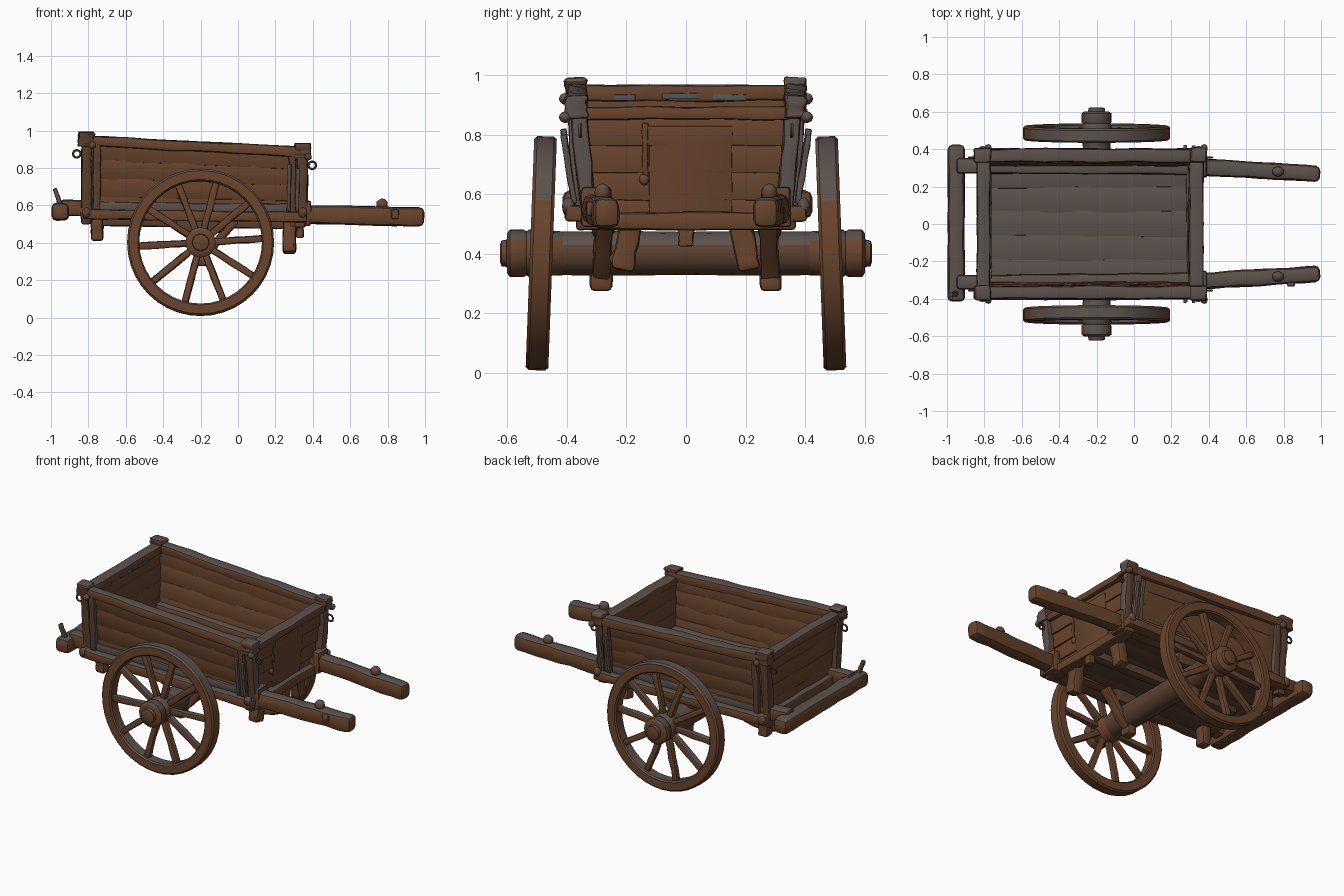
import bpy, bmesh, math, random
from mathutils import Vector, Matrix

random.seed(4)
cube = bpy.data.objects.get("Cube")
if cube:
    bpy.data.objects.remove(cube, do_unlink=True)


def material(name, rgb):
    m = bpy.data.materials.new(name)
    m.use_nodes = True
    m.diffuse_color = (*rgb, 1)
    b = m.node_tree.nodes["Principled BSDF"]
    b.inputs["Base Color"].default_value = (*rgb, 1)
    b.inputs["Roughness"].default_value = 0.9
    return m


BROWN = material("brown wood", (0.14, 0.058, 0.026))
GREY = material("weathered grey wood", (0.105, 0.084, 0.073))
DARK = material("dark brown wood", (0.105, 0.052, 0.029))
BLUE = material("blue grey wear", (0.085, 0.092, 0.1))
UP = (0, 0, 1)
UP_AND_FRONT = (0.7, 0, 0.7)
parts = []


def finish(name, bm, base=BROWN, worn=UP):
    """Make the object; faces towards the worn direction are weathered."""
    bmesh.ops.recalc_face_normals(bm, faces=bm.faces)
    bm.normal_update()
    for f in bm.faces:
        f.material_index = 1 if f.normal.dot(Vector(worn)) > 0.5 else 0
    me = bpy.data.meshes.new(name)
    bm.to_mesh(me)
    bm.free()
    me.materials.append(base)
    me.materials.append(GREY)
    ob = bpy.data.objects.new(name, me)
    bpy.context.collection.objects.link(ob)
    parts.append(ob)


def beam(name, p0, p1, w, h, base=BROWN, up=UP, cuts=5, rough=0.004, soft=0.22, worn=UP):
    """Hand-hewn timber from p0 to p1, w across and h along the up direction."""
    p0, p1 = Vector(p0), Vector(p1)
    d = (p1 - p0).normalized()
    side = Vector(up).cross(d).normalized()
    top = d.cross(side)
    bm = bmesh.new()
    bmesh.ops.create_cube(bm, size=1)
    long_edges = [e for e in bm.edges if abs(e.verts[0].co.x - e.verts[1].co.x) > 0.5]
    bmesh.ops.subdivide_edges(bm, edges=long_edges, cuts=cuts, use_grid_fill=True)
    length = (p1 - p0).length
    for v in bm.verts:
        x, y, z = v.co
        y, z = y * w + random.uniform(-rough, rough), z * h + random.uniform(-rough, rough)
        v.co = (p0 + p1) / 2 + d * x * length + side * y + top * z
    bmesh.ops.recalc_face_normals(bm, faces=bm.faces)
    bm.normal_update()
    sharp = [e for e in bm.edges if e.calc_face_angle(0) > 0.9]
    bmesh.ops.bevel(bm, geom=sharp, offset=soft * min(w, h), segments=2,
                    profile=0.5, affect='EDGES', clamp_overlap=True)
    finish(name, bm, base, worn)


def lathe(name, profile, matrix, closed=False, segs=32, base=BROWN):
    """Turn (radius, y) points about the y axis."""
    bm = bmesh.new()
    rings = [[bm.verts.new((r * math.cos(a), y, r * math.sin(a)))
              for a in (math.tau * i / segs for i in range(segs))] for r, y in profile]
    pairs = list(zip(rings, rings[1:]))
    if closed:
        pairs.append((rings[-1], rings[0]))
    else:
        bm.faces.new(rings[0])
        bm.faces.new(rings[-1])
    for a, b in pairs:
        for i in range(segs):
            j = (i + 1) % segs
            bm.faces.new((a[i], a[j], b[j], b[i]))
    bm.transform(matrix)
    finish(name, bm, base)


def ring(name, pos, r, t):
    """Small ring standing in the xz plane."""
    prof = [(r + t * math.cos(a), t * math.sin(a))
            for a in (math.tau * i / 6 for i in range(6))]
    lathe(name, prof, Matrix.Translation(pos), True, 14, DARK)


def knob(name, pos, size, base=DARK, worn=UP_AND_FRONT):
    bm = bmesh.new()
    bmesh.ops.create_icosphere(bm, subdivisions=2, radius=1)
    bm.transform(Matrix.Translation(pos) @ Matrix.Diagonal((*size, 1)))
    finish(name, bm, base, worn)


REAR, FRONT = -0.80, 0.335
AX, AZ, WR = -0.2, 0.402, 0.393


def top_z(x):
    return 0.945 - 0.053 * (x - REAR)


# Floor boards
for i in range(5):
    y = (i - 2) * 0.13
    beam("floor_board", (REAR, y, 0.55), (0.31, y, 0.55), 0.138, 0.04, DARK,
         rough=0.0015, soft=0.06)

# Side and end walls, four leaning planks each
ROWS = 4
for i in range(ROWS):
    t = (i + 0.5) / ROWS
    zr, zf = (0.55 + t * (top_z(x) - 0.55) for x in (REAR, FRONT))
    y = 0.322 + 0.04 * t
    for s, side in ((1, "left"), (-1, "right")):
        beam(side + "_side_plank", (REAR, s * y, zr), (FRONT, s * y, zf), 0.036, 0.104,
             up=(0, s * 0.1, 1), cuts=8, rough=0.003, soft=0.1)
    x = -0.78 - 0.025 * t
    beam("rear_plank", (x, -y, zr), (x, y, zr), 0.04, 0.105, rough=0.003, soft=0.1)
    x, z = 0.297 + 0.033 * t, 0.49 + t * 0.37
    beam("front_plank", (x, -y, z), (x, y, z), 0.04, 0.1, rough=0.003, soft=0.1)

# Broad upright board and a strap on the front panel
beam("front_upright_board", (0.316, 0.015, 0.5), (0.344, 0.015, 0.83), 0.28, 0.016,
     up=(1, 0, 0), rough=0.001)
beam("front_strap", (0.33, -0.137, 0.65), (0.346, -0.137, 0.84), 0.02, 0.02,
     up=(1, 0, 0), rough=0.002)
knob("front_strap_end", (0.332, -0.14, 0.65), (0.014, 0.018, 0.02), BROWN, UP)

# Rails across the ends, with worn patches inside the rear one
beam("rear_top_rail", (-0.805, -0.37, 0.94), (-0.805, 0.37, 0.94), 0.07, 0.055)
beam("front_top_rail", (0.335, -0.37, 0.872), (0.335, 0.37, 0.872), 0.075, 0.045)
beam("front_bottom_rail", (0.33, -0.37, 0.51), (0.33, 0.37, 0.51), 0.06, 0.06)
beam("rear_bottom_rail", (-0.81, -0.36, 0.56), (-0.81, 0.36, 0.56), 0.06, 0.07)
for y0, y1, z in ((-0.24, -0.17, 0.925), (-0.08, 0.04, 0.93), (0.09, 0.2, 0.925)):
    beam("worn_patch", (-0.769, y0, z), (-0.769, y1, z), 0.008, 0.02, BLUE, rough=0.001)

for s, side in ((1, "left_"), (-1, "right_")):
    # Rails along each side, with a weathered sill under the planks
    beam(side + "top_rail", (-0.85, s * 0.366, top_z(-0.85)), (0.38, s * 0.366, top_z(0.38)),
         0.07, 0.055, cuts=9)
    beam(side + "bottom_rail", (-0.83, s * 0.365, 0.555), (0.37, s * 0.365, 0.535),
         0.08, 0.055, cuts=9)
    beam(side + "sill", (-0.75, s * 0.344, 0.595), (0.27, s * 0.344, 0.585), 0.03, 0.045,
         GREY, cuts=9)

    # Corner posts, caps, pegs, battens and rings
    for x, end, out in ((-0.81, "rear_", -1), (0.345, "front_", 1)):
        zt = top_z(x)
        beam(side + end + "corner_post", (x, s * 0.325, 0.5), (x, s * 0.365, zt + 0.03),
             0.055, 0.055, DARK, up=(1, 0, 0), worn=UP_AND_FRONT)
        beam(side + end + "post_cap", (x, s * 0.366, zt - 0.03), (x, s * 0.37, zt + 0.048),
             0.075, 0.085, DARK, up=(1, 0, 0), rough=0.006, soft=0.25, worn=UP_AND_FRONT)
        knob(side + end + "rail_peg", (x + 0.03, s * 0.405, zt - 0.025), (0.02, 0.022, 0.02))
        knob(side + end + "low_peg", (x, s * 0.395, 0.56), (0.025, 0.022, 0.03))
        ring(side + end + "ring", (x + out * 0.052, s * 0.355, zt - 0.07), 0.02, 0.006)
        beam(side + end + "side_batten", (x - out * 0.055, s * 0.358, 0.54),
             (x - out * 0.055, s * 0.385, zt), 0.03, 0.04, DARK, up=(1, 0, 0),
             worn=UP_AND_FRONT)
    for x, z in ((0.27, 0.82), (0.315, 0.8)):
        beam(side + "stake", (x, s * 0.375, 0.57), (x + 0.005, s * 0.412, z), 0.02, 0.02,
             GREY, up=(1, 0, 0), rough=0.002)

    # Shafts with pegs near the grips
    beam(side + "shaft", (-0.95, s * 0.312, 0.59), (0.4, s * 0.302, 0.55), 0.08, 0.085, cuts=9)
    beam(side + "shaft_handle", (0.34, s * 0.306, 0.553), (0.995, s * 0.267, 0.537),
         0.088, 0.1, cuts=7, soft=0.3)
    beam(side + "shaft_collar", (0.365, s * 0.302, 0.49), (0.365, s * 0.302, 0.625),
         0.1, 0.05, up=(1, 0, 0))
    knob(side + "handle_peg", (0.77, s * 0.28, 0.605), (0.032, 0.028, 0.032), BROWN, UP)

    # Legs, and braces that run down under the axle
    beam(side + "front_leg", (0.275, s * 0.175, 0.54), (0.275, s * 0.215, 0.345), 0.075, 0.07,
         up=(1, 0, 0))
    beam(side + "rear_leg", (-0.755, s * 0.28, 0.57), (-0.755, s * 0.28, 0.41), 0.07, 0.065,
         up=(1, 0, 0))
    beam(side + "axle_bolster", (-0.33, s * 0.28, 0.5), (-0.07, s * 0.28, 0.5), 0.075, 0.09, DARK)
    beam(side + "axle_clamp", (AX, s * 0.285, 0.48), (AX, s * 0.285, 0.275), 0.075, 0.07,
         up=(1, 0, 0))
    beam(side + "axle_brace", (AX, s * 0.285, 0.31), (-0.01, s * 0.275, 0.52), 0.06, 0.04)

    # Wheel: rim, spokes and hub, leaning in at the top
    hub_at = Matrix.Translation((AX, s * 0.486, AZ)) @ Matrix.Diagonal((1, s, 1, 1))
    tilt = hub_at @ Matrix.Rotation(0.037, 4, 'X')
    lathe(side + "wheel_rim", [(0.328, -0.03), (0.336, -0.038), (0.383, -0.038), (WR, -0.028),
                               (WR, 0.028), (0.383, 0.038), (0.336, 0.038), (0.328, 0.03)],
          tilt, True, 40)
    for k in range(10):
        a = math.tau * k / 10 + 0.06
        ray = Vector((math.cos(a), 0, math.sin(a)))
        beam(side + "spoke", tilt @ (ray * 0.06), tilt @ (ray * 0.34), 0.036, 0.036,
             up=(0, 1, 0), cuts=3, rough=0.003)
    lathe(side + "hub", [(0.068, -0.08), (0.074, -0.07), (0.075, -0.03), (0.08, -0.02),
                         (0.08, 0.04), (0.074, 0.05), (0.08, 0.06), (0.08, 0.105),
                         (0.068, 0.114), (0.046, 0.116), (0.043, 0.134), (0.03, 0.138)],
          hub_at, segs=20)

# Axle
lathe("axle", [(0.073, -0.46), (0.075, -0.2), (0.072, 0), (0.075, 0.2), (0.073, 0.46)],
      Matrix.Translation((AX, 0, AZ)), segs=16, base=DARK)
beam("centre_floor_joist", (-0.75, 0, 0.515), (0.33, 0, 0.5), 0.06, 0.05, DARK)
beam("centre_peg", (0.33, 0, 0.51), (0.33, 0, 0.425), 0.05, 0.04, up=(1, 0, 0))

# Rear crossbar with its upright stick, and a side peg on one handle
beam("rear_crossbar", (-0.95, -0.415, 0.567), (-0.95, 0.425, 0.567), 0.09, 0.092,
     cuts=8, soft=0.29)
beam("crossbar_stick", (-0.945, -0.37, 0.59), (-0.98, -0.38, 0.69), 0.025, 0.025, GREY,
     up=(1, 0, 0), rough=0.002)
beam("handle_side_peg", (0.84, -0.26, 0.55), (0.84, -0.335, 0.55), 0.04, 0.05)

# Soft shading with crisp edges
bpy.ops.object.select_all(action='DESELECT')
for ob in parts:
    ob.select_set(True)
bpy.context.view_layer.objects.active = parts[0]
bpy.ops.object.shade_smooth_by_angle(angle=0.6)
